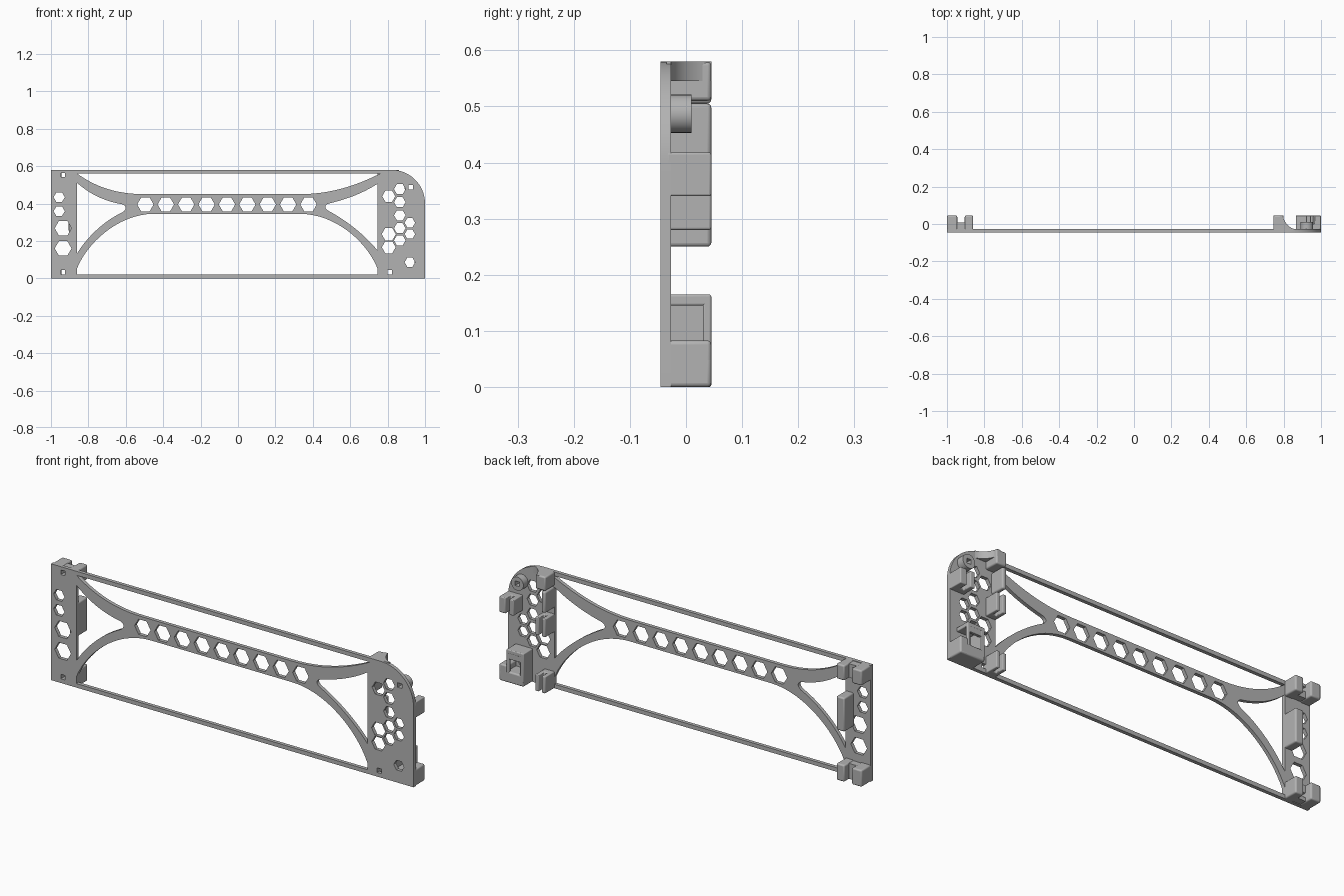
import bpy, bmesh, math
from mathutils import Vector
from mathutils.geometry import interpolate_bezier

if "Cube" in bpy.data.objects:
    bpy.data.objects.remove(bpy.data.objects["Cube"])

grey = bpy.data.materials.new("plain grey")
grey.use_nodes = True
grey.diffuse_color = (0.45, 0.45, 0.45, 1)
grey.node_tree.nodes["Principled BSDF"].inputs["Base Color"].default_value = grey.diffuse_color

FRONT, BACK, REAR, ROOT = -0.045, -0.027, 0.045, -0.035
TOP = 0.58


def extrude(name, loops, lo, hi, axis="y", bevel=0.0):
    """Fill nested outlines (inner ones become holes) and extrude along y or z."""
    curve = bpy.data.curves.new(name, "CURVE")
    curve.dimensions, curve.fill_mode = "2D", "BOTH"
    curve.extrude = (hi - lo) / 2
    for loop in loops:
        spline = curve.splines.new("POLY")
        spline.points.add(len(loop) - 1)
        for point, (a, b) in zip(spline.points, loop):
            point.co = (a, b, 0, 1)
        spline.use_cyclic_u = True
    temp = bpy.data.objects.new(name + "_outline", curve)
    bpy.context.collection.objects.link(temp)
    graph = bpy.context.evaluated_depsgraph_get()
    mesh = bpy.data.meshes.new_from_object(temp.evaluated_get(graph))
    bpy.data.objects.remove(temp)

    bm = bmesh.new()
    bm.from_mesh(mesh)
    bmesh.ops.remove_doubles(bm, verts=bm.verts, dist=0.0001)
    mid = (lo + hi) / 2
    for v in bm.verts:
        a, b, c = v.co
        v.co = (a, c + mid, b) if axis == "y" else (a, b, c + mid)
    if len(loops) == 1:
        bmesh.ops.dissolve_limit(bm, angle_limit=0.01, verts=bm.verts, edges=bm.edges)
    bmesh.ops.recalc_face_normals(bm, faces=bm.faces)
    bm.to_mesh(mesh)
    bm.free()

    mesh.materials.clear()
    mesh.materials.append(grey)
    obj = bpy.data.objects.new(name, mesh)
    bpy.context.collection.objects.link(obj)
    bpy.ops.object.select_all(action="DESELECT")
    obj.select_set(True)
    bpy.context.view_layer.objects.active = obj
    if bevel:
        mod = obj.modifiers.new("rounded edges", "BEVEL")
        mod.width, mod.segments = bevel, 3
        mod.limit_method, mod.angle_limit = "ANGLE", math.radians(40)
    bpy.ops.object.shade_smooth_by_angle(angle=math.radians(35))
    return obj


def ring(x, z, r, sides=6, turn=0.0):
    return [(x + r * math.cos(turn + math.tau * i / sides),
             z + r * math.sin(turn + math.tau * i / sides)) for i in range(sides)]


def square(x, z):
    return ring(x, z, 0.016, 4, math.pi / 4)


def rect(x0, x1, b0, b1):
    return [(x0, b0), (x1, b0), (x1, b1), (x0, b1)]


def bend(*pts, n=16):
    p = [Vector((a, b, 0)) for a, b in pts]
    return [(v.x, v.y) for v in interpolate_bezier(*p, n)]


def block(name, x0, x1, z0, z1, y0=ROOT, y1=REAR, bevel=0.007):
    return extrude(name, [rect(x0, x1, y0, y1)], z0, z1, "z", bevel)


def slot_clip(name, x0, x1, g0, g1, z0, z1):
    """U-shaped clip with a groove open to the rear."""
    outline = [(x0, ROOT), (x1, ROOT), (x1, REAR), (g1, REAR),
               (g1, 0.0), (g0, 0.0), (g0, REAR), (x0, REAR)]
    return extrude(name, [outline], z0, z1, "z", 0.004)


# Face plate outline with rounded upper corner
corner = [(0.82 + 0.18 * math.cos(t * math.pi / 40), 0.4 + 0.18 * math.sin(t * math.pi / 40))
          for t in range(21)]
outline = [(-1, TOP), (-1, 0), (1, 0)] + corner

# Large openings left between the curved struts
upper = (bend((0.76, 0.56), (0.64, 0.5), (0.5, 0.45), (0.33, 0.45))
         + bend((-0.5, 0.45), (-0.66, 0.45), (-0.77, 0.495), (-0.86, 0.56)))
lower = ([(-0.86, 0.02)]
         + bend((-0.86, 0.055), (-0.8, 0.2), (-0.63, 0.345), (-0.45, 0.345))
         + bend((0.33, 0.345), (0.51, 0.345), (0.68, 0.21), (0.745, 0.055))
         + [(0.745, 0.02)])
side_a = (bend((-0.86, 0.51), (-0.78, 0.44), (-0.7, 0.41), (-0.615, 0.395))
          + bend((-0.615, 0.395), (-0.595, 0.385), (-0.595, 0.37), (-0.615, 0.355), n=8)[1:-1]
          + bend((-0.615, 0.355), (-0.71, 0.31), (-0.8, 0.23), (-0.86, 0.134)))
side_b = (bend((0.745, 0.505), (0.66, 0.45), (0.57, 0.42), (0.485, 0.4))
          + bend((0.485, 0.4), (0.46, 0.39), (0.46, 0.375), (0.485, 0.36), n=8)[1:-1]
          + bend((0.485, 0.36), (0.58, 0.31), (0.68, 0.23), (0.745, 0.15)))

# Hexagon vents and small square holes
vents = [ring(-0.495 + 0.109 * i, 0.395, 0.044) for i in range(9)]
vents += [ring(-0.956, z, 0.03) for z in (0.434, 0.359)]
vents += [ring(-0.935, z, 0.045) for z in (0.268, 0.16)]
vents += [ring(0.865, z, 0.031) for z in (0.477, 0.407, 0.337, 0.268, 0.203)]
vents += [ring(0.919, z, 0.028) for z in (0.297, 0.236, 0.086)]
vents += [ring(0.806, z, r) for z, r in ((0.439, 0.035), (0.236, 0.038), (0.166, 0.037))]
holes = [square(-0.935, 0.552), square(-0.935, 0.032), square(0.811, 0.032), square(0.924, 0.487)]
extrude("face_plate", [outline, upper, lower, side_a, side_b] + vents + holes, FRONT, BACK)

# Corner clips on the right end: two fins joined by a pierced bridge
for label, z0, z1, hole_z in (("upper", 0.505, TOP, 0.552), ("lower", 0, 0.083, 0.032)):
    block(label + "_outer_fin", -1, -0.945, z0, z1)
    block(label + "_inner_fin", -0.905, -0.86, z0, z1)
    extrude(label + "_fin_bridge", [rect(-0.95, -0.9, z0 + 0.003, z1 - 0.003),
                                    square(-0.935, hole_z)], BACK - 0.001, 0.008)
block("middle_inner_fin", -0.905, -0.86, 0.25, 0.418)

# Inner clips on the left end
block("upper_edge_tab", 0.745, 0.767, 0.4, 0.505)
slot_clip("middle_edge_clip", 0.745, 0.8, 0.765, 0.782, 0.28, 0.37)
slot_clip("lower_edge_clip", 0.745, 0.8, 0.765, 0.782, 0, 0.083)

# Top hook with flared brace
block("top_hook", 0.745, 0.8, 0.51, TOP)
flare = bend((0.795, REAR), (0.805, 0.005), (0.83, -0.022), (0.86, BACK), n=12)
extrude("hook_flare", [[(0.78, ROOT), (0.78, REAR)] + flare + [(0.86, ROOT)]], 0.545, TOP, "z")

# Outer clip and round boss
slot_clip("outer_clip", 0.92, 1, 0.945, 0.965, 0.34, 0.418)
extrude("screw_boss", [ring(0.924, 0.487, 0.034, 32), square(0.924, 0.487)], BACK - 0.001, 0.01)

# Open pocket in the lower corner
block("pocket_base", 0.865, 1, 0, 0.055)
block("pocket_outer_block", 0.957, 1, 0, 0.083)
block("pocket_side_wall", 0.865, 0.885, 0.02, 0.165, bevel=0.004)
block("pocket_rear_wall", 0.945, 0.96, 0.02, 0.165, 0.03, REAR, 0.004)
block("pocket_roof", 0.865, 0.96, 0.145, 0.165, bevel=0.004)
block("pocket_rear_header", 0.87, 0.955, 0.118, 0.155, 0.03, REAR - 0.001, 0.002)
